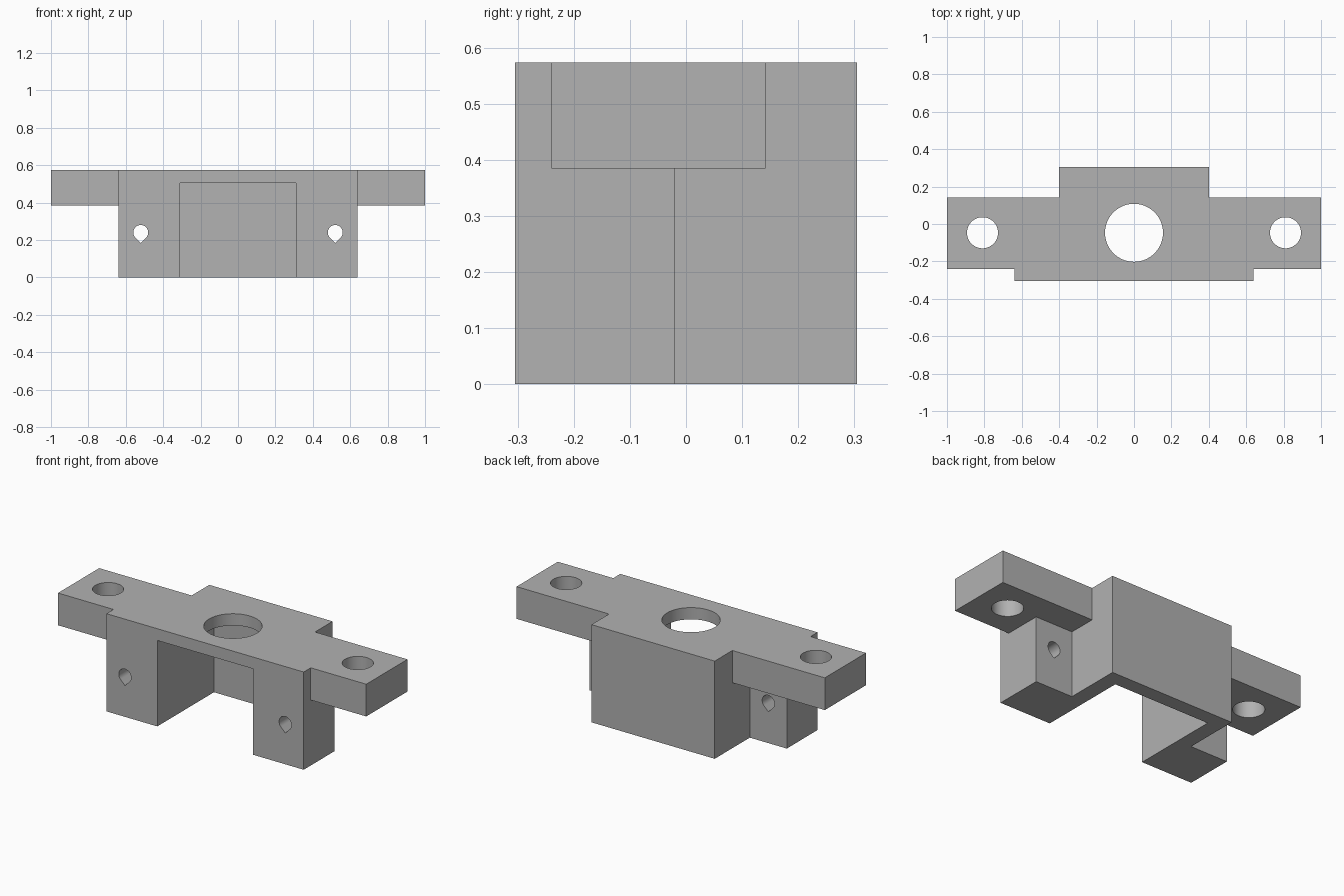
import bpy
import bmesh
from math import sin, cos, pi, radians
from mathutils import Matrix

if "Cube" in bpy.data.objects:
    bpy.data.objects.remove(bpy.data.objects["Cube"], do_unlink=True)

TOP, FRONT, BACK = 0.573, -0.305, 0.305
EAR_FRONT, EAR_BACK, EAR_BASE = -0.24, 0.142, 0.384
LEG_X, LEG_BACK, BLOCK_X = 0.64, -0.02, 0.4
HOLE_Y = -0.047

grey = bpy.data.materials.new("plain grey")
grey.use_nodes = True
grey.diffuse_color = (0.445, 0.445, 0.445, 1)
grey.node_tree.nodes["Principled BSDF"].inputs["Base Color"].default_value = grey.diffuse_color


def prism(name, outline, low, high, matrix=Matrix()):
    """Extrude a flat outline along z, then place it with a matrix."""
    bm = bmesh.new()
    face = bm.faces.new([bm.verts.new((x, y, low)) for x, y in outline])
    moved = bmesh.ops.extrude_face_region(bm, geom=[face])["geom"]
    tops = [g for g in moved if isinstance(g, bmesh.types.BMVert)]
    bmesh.ops.translate(bm, verts=tops, vec=(0, 0, high - low))
    bm.transform(matrix)
    bmesh.ops.recalc_face_normals(bm, faces=bm.faces)
    mesh = bpy.data.meshes.new(name)
    bm.to_mesh(mesh)
    bm.free()
    mesh.materials.append(grey)
    obj = bpy.data.objects.new(name, mesh)
    bpy.context.collection.objects.link(obj)
    return obj


def rect(x0, x1, y0, y1):
    return [(x0, y0), (x1, y0), (x1, y1), (x0, y1)]


def circle(x, y, r, n=64):
    return [(x + r * cos(2 * pi * i / n), y + r * sin(2 * pi * i / n)) for i in range(n)]


def teardrop(x, z, r, n=36):
    """Round hole with a right-angled point facing down."""
    arc = [radians(-45 + 270 * i / n) for i in range(n + 1)]
    return [(x + r * cos(a), z + r * sin(a)) for a in arc] + [(x, z - r * 2 ** 0.5)]


def cut(target, cutter):
    cutter.hide_render = True
    mod = target.modifiers.new("cut", "BOOLEAN")
    mod.operation, mod.solver, mod.object = "DIFFERENCE", "EXACT", cutter
    bpy.context.view_layer.objects.active = target
    bpy.ops.object.modifier_apply(modifier=mod.name)
    bpy.data.objects.remove(cutter, do_unlink=True)


# Bracket body from its plan outline
half = [(LEG_X, FRONT), (LEG_X, EAR_FRONT), (1, EAR_FRONT),
        (1, EAR_BACK), (BLOCK_X, EAR_BACK), (BLOCK_X, BACK)]
body = prism("bracket_body", half + [(-x, y) for x, y in reversed(half)], 0, TOP)

# Space below the ears and behind the legs, with the ear and leg holes
upright = Matrix.Rotation(pi / 2, 4, "X")
for s in (1, -1):
    under = [(LEG_X, -0.5), (1.2, -0.5), (1.2, 0.5), (BLOCK_X, 0.5),
             (BLOCK_X, LEG_BACK), (LEG_X, LEG_BACK)]
    cut(body, prism("ear_space", [(s * x, y) for x, y in under], -0.2, EAR_BASE))
    cut(body, prism("ear_hole", circle(s * 0.81, HOLE_Y, 0.083), 0.2, 0.8))
    cut(body, prism("leg_hole", teardrop(s * 0.52, 0.24, 0.04), -0.1, 0.5, upright))

# Open pocket between the legs, and the large hole in its roof
cut(body, prism("pocket", rect(-0.31, 0.31, -0.5, 0.22), -0.2, 0.504))
cut(body, prism("centre_hole", circle(0, HOLE_Y, 0.155, 96), 0.3, 0.8))

bpy.ops.object.select_all(action="DESELECT")
body.select_set(True)
bpy.context.view_layer.objects.active = body
bpy.ops.object.shade_smooth_by_angle(angle=radians(30))
